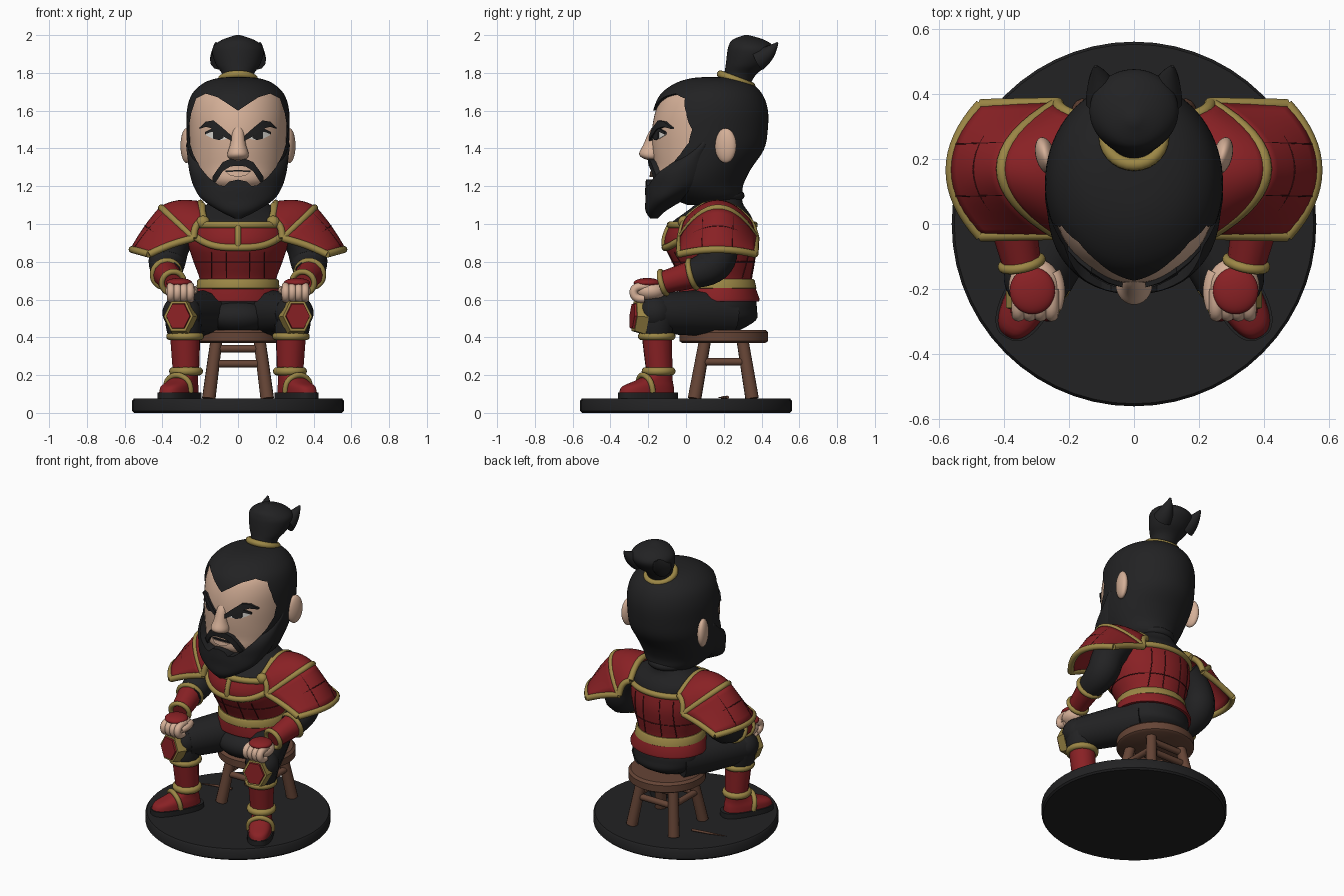
import bpy, bmesh, math
from math import sin, cos, pi, sqrt
from mathutils import Matrix, Vector

if "Cube" in bpy.data.objects:
    bpy.data.objects.remove(bpy.data.objects["Cube"])


def material(name, r, g, b):
    m = bpy.data.materials.new(name)
    m.use_nodes = True
    m.diffuse_color = (r, g, b, 1)
    shader = next(n for n in m.node_tree.nodes if n.type == 'BSDF_PRINCIPLED')
    shader.inputs["Base Color"].default_value = (r, g, b, 1)
    shader.inputs["Roughness"].default_value = 0.8
    return m


BLACK = material("black", .016, .016, .017)
RED = material("red", .25, .015, .018)
GROOVE = material("dark red", .06, .006, .007)
GOLD = material("gold", .33, .24, .06)
SKIN = material("skin", .66, .43, .31)
WOOD = material("wood brown", .13, .058, .036)
WHITE = material("eye white", .7, .68, .64)


def finish(name, mesh, mats, mirror=False):
    ob = bpy.data.objects.new(name, mesh)
    bpy.context.scene.collection.objects.link(ob)
    for m in mats if isinstance(mats, list) else [mats]:
        mesh.materials.append(m)
    for p in mesh.polygons:
        p.use_smooth = True
    mesh.set_sharp_from_angle(angle=math.radians(42))
    if mirror:
        ob.modifiers.new("mirror", 'MIRROR').use_mirror_merge = False
    return ob


def from_bm(name, bm, mats, mirror=False):
    bmesh.ops.recalc_face_normals(bm, faces=bm.faces)
    mesh = bpy.data.meshes.new(name)
    bm.to_mesh(mesh)
    bm.free()
    return finish(name, mesh, mats, mirror)


def dense(rings, k=4):
    """Smoothly fill in rings of (z, centre y, half width, half depth)."""
    out = []
    for i in range(len(rings) - 1):
        a, b, c, d = (rings[max(0, min(len(rings) - 1, i + j))] for j in (-1, 0, 1, 2))
        for s in range(k):
            t = s / k
            out.append(tuple(.5 * (2 * q + (r - p) * t + (2 * p - 5 * q + 4 * r - w) * t * t
                             + (3 * q - p - 3 * r + w) * t ** 3) for p, q, r, w in zip(a, b, c, d)))
    return out + [rings[-1]]


def loft(name, rings, mats, n=56, power=1, xf=Matrix(), mirror=False, rule=None):
    bm = bmesh.new()
    sp = lambda v: math.copysign(abs(v) ** power, v)
    loops = [[bm.verts.new(xf @ Vector((rx * sp(cos(2 * pi * i / n)), cy + ry * sp(sin(2 * pi * i / n)), z)))
              for i in range(n)] for z, cy, rx, ry in rings]
    for lo, hi in zip(loops, loops[1:]):
        for i in range(n):
            j = (i + 1) % n
            f = bm.faces.new((lo[i], lo[j], hi[j], hi[i]))
            f.material_index = rule(f.calc_center_median().z) if rule else 0
    bm.faces.new(loops[0])
    bm.faces.new(loops[-1])
    return from_bm(name, bm, mats, mirror)


def ring_at(rings, z):
    for a, b in zip(rings, rings[1:]):
        if a[0] <= z <= b[0]:
            t = (z - a[0]) / (b[0] - a[0])
            return [p + (q - p) * t for p, q in zip(a, b)]
    return rings[-1]


def surface(rings, x, z, lift=0, side=-1):
    _, cy, rx, ry = ring_at(rings, z)
    return Vector((x, cy + side * (ry * sqrt(max(0, 1 - (x / rx) ** 2)) + lift), z))


def tube(name, pts, radii, mat, smooth=False, cyclic=False, mirror=False):
    cu = bpy.data.curves.new(name, 'CURVE')
    cu.dimensions, cu.bevel_depth, cu.bevel_resolution, cu.use_fill_caps = '3D', 1, 4, True
    sp = cu.splines.new('NURBS' if smooth else 'POLY')
    sp.points.add(len(pts) - 1)
    for i, (p, co) in enumerate(zip(sp.points, pts)):
        p.co = (*co, 1)
        p.radius = radii[i] if isinstance(radii, list) else radii
    sp.use_cyclic_u = cyclic
    if smooth:
        sp.order_u, sp.use_endpoint_u, sp.resolution_u = 3, True, 6
    ob = bpy.data.objects.new(name, cu)
    bpy.context.scene.collection.objects.link(ob)
    mesh = bpy.data.meshes.new_from_object(ob.evaluated_get(bpy.context.evaluated_depsgraph_get()))
    bpy.data.objects.remove(ob)
    return finish(name, mesh, mat, mirror)


def hoop(name, loc, axis, radius, thick, mat, mirror=False):
    q = Vector(axis).to_track_quat('Z', 'Y')
    pts = [Vector(loc) + q @ Vector((radius * cos(i * pi / 14), radius * sin(i * pi / 14), 0)) for i in range(28)]
    return tube(name, pts, thick, mat, cyclic=True, mirror=mirror)


def ball(name, loc, scale, mat, mirror=False, tilt=0):
    bm = bmesh.new()
    xf = Matrix.Translation(loc) @ Matrix.Rotation(tilt, 4, 'Z') @ Matrix.Diagonal((*scale, 1))
    bmesh.ops.create_uvsphere(bm, u_segments=32, v_segments=20, radius=1, matrix=xf)
    return from_bm(name, bm, mat, mirror)


def strip(name, rings, cols, lift, mat):
    """Raised strip following a surface; columns are (x, top, bottom)."""
    bm = bmesh.new()
    sec = [[bm.verts.new(surface(rings, x, z, e)) for z, e in ((t, lift), (b, lift), (b, -.02), (t, -.02))]
           for x, t, b in cols]
    for a, b in zip(sec, sec[1:]):
        for i in range(4):
            bm.faces.new((a[i], a[i - 1], b[i - 1], b[i]))
    bm.faces.new(sec[0])
    bm.faces.new(sec[-1])
    return from_bm(name, bm, mat, True)


# Base, stool and the splinter lying on the base
loft("base", [(0, 0, .55, .55), (.01, 0, .56, .56), (.065, 0, .56, .56), (.075, 0, .552, .552)], BLACK)
loft("stool_seat", [(.37, .2, .22, .22), (.38, .2, .235, .235), (.425, .2, .235, .235), (.44, .2, .22, .22)], WOOD)
for end, y0, y1 in (("front", .1, .045), ("back", .3, .35)):
    tube(end + "_stool_legs", [(.115, y0, .38), (.155, y1, .075)], [.032, .036], WOOD, mirror=True)
    for z, inset in ((.26, .4), (.34, .13)):
        y = y0 + (y1 - y0) * inset
        tube(end + "_stool_rung", [(-.13, y, z), (.13, y, z)], .02, WOOD)
tube("side_stool_rungs", [(.135, .075, .27), (.135, .325, .27)], .02, WOOD, mirror=True)
tube("splinter", [(-.2, .22, .083), (-.31, .2, .083), (-.42, .17, .08)], [.008, .007, .001], WOOD)

# Torso with tunic, skirt and belt
TORSO = dense([(.43, .17, .12, .1), (.49, .19, .2, .18), (.55, .185, .225, .19), (.6, .175, .225, .195),
               (.66, .165, .205, .19), (.71, .16, .203, .19), (.8, .145, .235, .22), (.9, .13, .265, .245),
               (1.0, .14, .258, .22), (1.05, .16, .24, .18), (1.1, .175, .17, .13), (1.14, .18, .115, .115),
               (1.2, .18, .105, .105)])
loft("torso", TORSO, [BLACK, RED], rule=lambda z: int(.66 < z < 1.0))
loft("skirt", [(.59, .175, .245, .212), (.605, .175, .247, .214), (.67, .165, .215, .2)], RED)
loft("belt", [(.655, .165, .213, .2), (.66, .165, .22, .208), (.7, .16, .216, .204), (.71, .16, .208, .196)], GOLD)
hoop("collar", (0, .18, 1.15), (0, 0, 1), .105, .025, BLACK)


def around(z):
    _, cy, rx, ry = ring_at(TORSO, z)
    return [(rx * cos(i * pi / 24), cy + ry * sin(i * pi / 24), z) for i in range(48)]


tube("chest_top_trim", around(.995), .019, GOLD, cyclic=True)
tube("armour_groove", around(.8), .003, GROOVE, cyclic=True)
tube("chest_bottom_trim", [surface(TORSO, x / 50, .875 + .07 * abs(x / 12) ** 3) for x in range(-12, 13)], .019, GOLD)
tube("chest_centre_trim", [surface(TORSO, 0, .87 + .0125 * i) for i in range(11)], .016, GOLD)
ball("chest_buckles", (.185, -.01, 1.01), (.036, .032, .034), GOLD, True)
tube("chest_straps", [(.18, -.02, 1.0), (.19, .03, 1.06), (.19, .1, 1.1)], .018, GOLD, smooth=True, mirror=True)
for side, label in ((-1, "front"), (1, "back")):
    for x in (.06, .14):
        zs = [.715 + i * .0225 for i in range(7 if side < 0 else 12)]
        tube(label + "_grooves", [surface(TORSO, x, z, 0, side) for z in zs], .003, GROOVE, mirror=True)

# Shoulder guards: plates between arching edges
neck_edge = lambda u: Vector((.2 - .02 * u * u, .165 + .165 * u, 1.11 - .09 * u * u))
top_edge = lambda u: Vector((.405 - .17 * u * u, .17 + .2 * u, 1.085 - .16 * u * u))
hem_edge = lambda u: Vector((.56 - .09 * u * u, .165 + .2 * u, .865 - .025 * u * u))
STEPS = [i / 8 for i in range(-8, 9)]


def guard(name, a, b, bulge, grooves):
    at = lambda u, v: a(u).lerp(b(u), v) + Vector((.02, 0, .025)) * bulge * sin(pi * v)
    bm = bmesh.new()
    grid = [[bm.verts.new(at(u, v / 6)) for u in STEPS] for v in range(7)]
    for r, s in zip(grid, grid[1:]):
        for i in range(16):
            bm.faces.new((r[i], r[i + 1], s[i + 1], s[i]))
    ob = from_bm(name, bm, RED)
    sol = ob.modifiers.new("thickness", 'SOLIDIFY')
    sol.thickness, sol.offset = .022, 0
    ob.modifiers.new("mirror", 'MIRROR').use_mirror_merge = False
    for v in (0, 1):
        tube(name + "_trim", [at(u, v) for u in STEPS], .019, GOLD, mirror=True)
    for u in (-1, 1):
        tube(name + "_end_trim", [at(u, v / 6) for v in range(7)], .019, GOLD, mirror=True)
    lift = Vector((.006, 0, .009))
    for u in grooves:
        tube(name + "_groove", [at(u, v / 6) + lift for v in range(7)], .003, GROOVE, mirror=True)
    if grooves:
        tube(name + "_groove", [at(u, .5) + lift for u in STEPS], .003, GROOVE, mirror=True)


guard("shoulder_cap", neck_edge, top_edge, .7, ())
guard("shoulder_guard", top_edge, hem_edge, .25, (-.4, .4))

# Arms and fists
tube("sleeves", [(.26, .17, 1.0), (.35, .18, .93), (.385, .165, .76), (.375, .02, .735)], [.1, .1, .1, .075],
     BLACK, smooth=True, mirror=True)
ball("elbows", (.385, .14, .785), (.085, .09, .09), BLACK, True)
tube("bracers", [(.38, .04, .735), (.345, -.12, .69)], [.075, .06], RED, mirror=True)
hoop("bracer_top_trim", (.38, .035, .735), (.035, .16, .045), .074, .015, GOLD, True)
hoop("bracer_wrist_trim", (.345, -.12, .69), (.035, .16, .045), .06, .015, GOLD, True)
ball("fists", (.305, -.19, .645), (.08, .085, .055), SKIN, True)
for i in range(4):
    x = .253 + .034 * i
    tube("fingers", [(x, -.2, .67), (x, -.28, .675), (x, -.275, .6), (x, -.22, .605)], .022, SKIN, True, mirror=True)
tube("thumbs", [(.25, -.15, .65), (.225, -.2, .65), (.24, -.26, .645)], [.025, .025, .018], SKIN, True, mirror=True)
ball("hand_guards", (.312, -.205, .688), (.07, .072, .026), RED, True)

# Legs, knee pads and boots
tube("thighs", [(.09, .22, .53), (.2, .02, .53), (.29, -.16, .525)], [.13, .12, .105], BLACK, True, mirror=True)
tube("knees", [(.29, -.13, .56), (.295, -.165, .5), (.28, -.155, .4)], [.09, .105, .085], BLACK, True, mirror=True)
ball("knee_caps", (.295, -.165, .53), (.105, .1, .095), BLACK, True)
ball("lap_cloth", (0, .06, .51), (.17, .13, .09), BLACK)
tube("shins", [(.28, -.155, .42), (.275, -.14, .2)], [.082, .07], RED, mirror=True)
hoop("knee_cuffs", (.28, -.155, .405), (0, 0, 1), .08, .02, GOLD, True)
hoop("ankle_cuffs", (.275, -.145, .22), (0, 0, 1), .068, .022, GOLD, True)
for name, wide, tall, depth, out, mat in (("knee_pad_border", .092, .105, .06, -.005, GOLD),
                                          ("knee_pad", .074, .086, .05, .012, RED)):
    bm = bmesh.new()
    face = Vector((.22, -1, .08)).normalized()
    spot = Vector((.31, -.25, .51)) + face * out
    xf = Matrix.Translation(spot) @ face.to_track_quat('Z', 'Y').to_matrix().to_4x4() \
        @ Matrix.Diagonal((wide, tall, 1, 1)) @ Matrix.Rotation(pi / 6, 4, 'Z')
    bmesh.ops.create_cone(bm, cap_ends=True, segments=6, radius1=1, radius2=.86, depth=depth, matrix=xf)
    from_bm(name, bm, mat, True)
FOOT = Matrix.Translation((.275, -.14, 0)) @ Matrix.Rotation(math.radians(29), 4, 'Z')
loft("soles", [(.075, -.07, .078, .17), (.108, -.07, .078, .17)], BLACK, power=.75, xf=FOOT, mirror=True)
UPPER = dense([(.105, -.078, .07, .158), (.14, -.07, .068, .147), (.17, -.035, .062, .105),
               (.2, -.008, .06, .075), (.24, 0, .062, .065)])
loft("boots", UPPER, RED, power=.8, xf=FOOT, mirror=True)
tube("boot_straps", [FOOT @ Vector(p) for p in ((-.072, -.08, .11), (-.082, -.09, .165), (0, -.105, .212),
     (.082, -.09, .165), (.072, -.08, .11))], .015, GOLD, True, mirror=True)

# Head, with hair and beard cut open around the face
HEAD = dense([(1.12, .12, .1, .1), (1.16, .1, .16, .18), (1.22, .06, .21, .23), (1.3, .08, .24, .25),
              (1.4, .11, .255, .29), (1.5, .12, .26, .3), (1.6, .13, .257, .29), (1.68, .135, .23, .255),
              (1.735, .145, .168, .185), (1.76, .15, .09, .1), (1.765, .15, .01, .01)])
loft("head", HEAD, SKIN)
hair = loft("hair", [(1.5 + (z - 1.5) * 1.05, y, a + .013, b + .013) for z, y, a, b in HEAD], BLACK, n=72)
beard = loft("beard", dense([(1.03, -.17, .02, .02), (1.07, -.16, .1, .055), (1.13, -.11, .19, .105),
             (1.2, -.04, .235, .175), (1.28, 0, .258, .195), (1.36, .05, .268, .13), (1.42, .09, .274, .07),
             (1.45, .09, .26, .04)]), BLACK, n=72)
half = [(.06, 1.64), (.11, 1.672), (.17, 1.69), (.222, 1.665), (.247, 1.59), (.262, 1.5), (.256, 1.43),
        (.235, 1.365), (.2, 1.3), (.155, 1.245), (.1, 1.205), (.07, 1.2), (.045, 1.225)]
outline = [(0, 1.6)] + half + [(0, 1.235)] + [(-x, z) for x, z in reversed(half)]
bm = bmesh.new()
window = bm.faces.new([bm.verts.new((x, -.6, z)) for x, z in outline])
back = bmesh.ops.extrude_face_region(bm, geom=[window])["geom"]
bmesh.ops.translate(bm, vec=(0, .67, 0), verts=[g for g in back if isinstance(g, bmesh.types.BMVert)])
cutter = from_bm("face_cutter", bm, BLACK)
cutter.hide_render = True
for ob in (hair, beard):
    cut = ob.modifiers.new("face opening", 'BOOLEAN')
    cut.operation, cut.solver, cut.object = 'DIFFERENCE', 'EXACT', cutter
    mesh = bpy.data.meshes.new_from_object(ob.evaluated_get(bpy.context.evaluated_depsgraph_get()))
    ob.modifiers.clear()
    ob.data = mesh
    mesh.set_sharp_from_angle(angle=math.radians(42))
bpy.data.objects.remove(cutter)

# Facial features
loft("nose", dense([(1.34, -.175, .035, .03), (1.352, -.185, .052, .05), (1.375, -.185, .056, .063),
                    (1.42, -.18, .042, .046), (1.48, -.17, .032, .03), (1.51, -.16, .025, .02)]), SKIN, n=24)
ball("ears", (.272, .21, 1.415), (.03, .058, .092), SKIN, True, -.25)
strip("eyebrows", HEAD, [(.035, 1.468, 1.44), (.08, 1.508, 1.465), (.13, 1.548, 1.503), (.17, 1.542, 1.515),
                         (.205, 1.51, 1.503)], .016, BLACK)
strip("eye_whites", HEAD, [(.055, 1.46, 1.452), (.09, 1.485, 1.445), (.13, 1.495, 1.45), (.17, 1.48, 1.47)], .004, WHITE)
strip("pupils", HEAD, [(.078, 1.488, 1.455), (.1, 1.5, 1.444), (.132, 1.5, 1.452)], .008, BLACK)
strip("upper_eyelids", HEAD, [(.05, 1.47, 1.455), (.1, 1.503, 1.483), (.14, 1.505, 1.488), (.175, 1.487, 1.474)], .01, BLACK)
strip("moustache", HEAD, [(0, 1.335, 1.308), (.04, 1.345, 1.305), (.08, 1.328, 1.28), (.112, 1.285, 1.23),
                          (.135, 1.25, 1.195)], .028, BLACK)
strip("lower_lip", HEAD, [(0, 1.278, 1.25), (.04, 1.276, 1.255), (.06, 1.276, 1.272)], .018, SKIN)
strip("mouth_line", HEAD, [(0, 1.286, 1.278), (.065, 1.282, 1.274)], .014, BLACK)

# Topknot
hoop("topknot_band", (0, .265, 1.762), (0, .38, 1), .088, .02, GOLD)
loft("topknot", dense([(1.72, .25, .08, .08), (1.79, .285, .083, .085), (1.84, .32, .115, .11),
                       (1.9, .345, .135, .128), (1.94, .345, .13, .12), (1.975, .33, .085, .085),
                       (2.0, .32, .012, .012)]), BLACK)
tube("topknot_tufts", [(.09, .38, 1.87), (.105, .44, 1.9), (.118, .485, 1.96)], [.06, .045, .005], BLACK, True, mirror=True)
